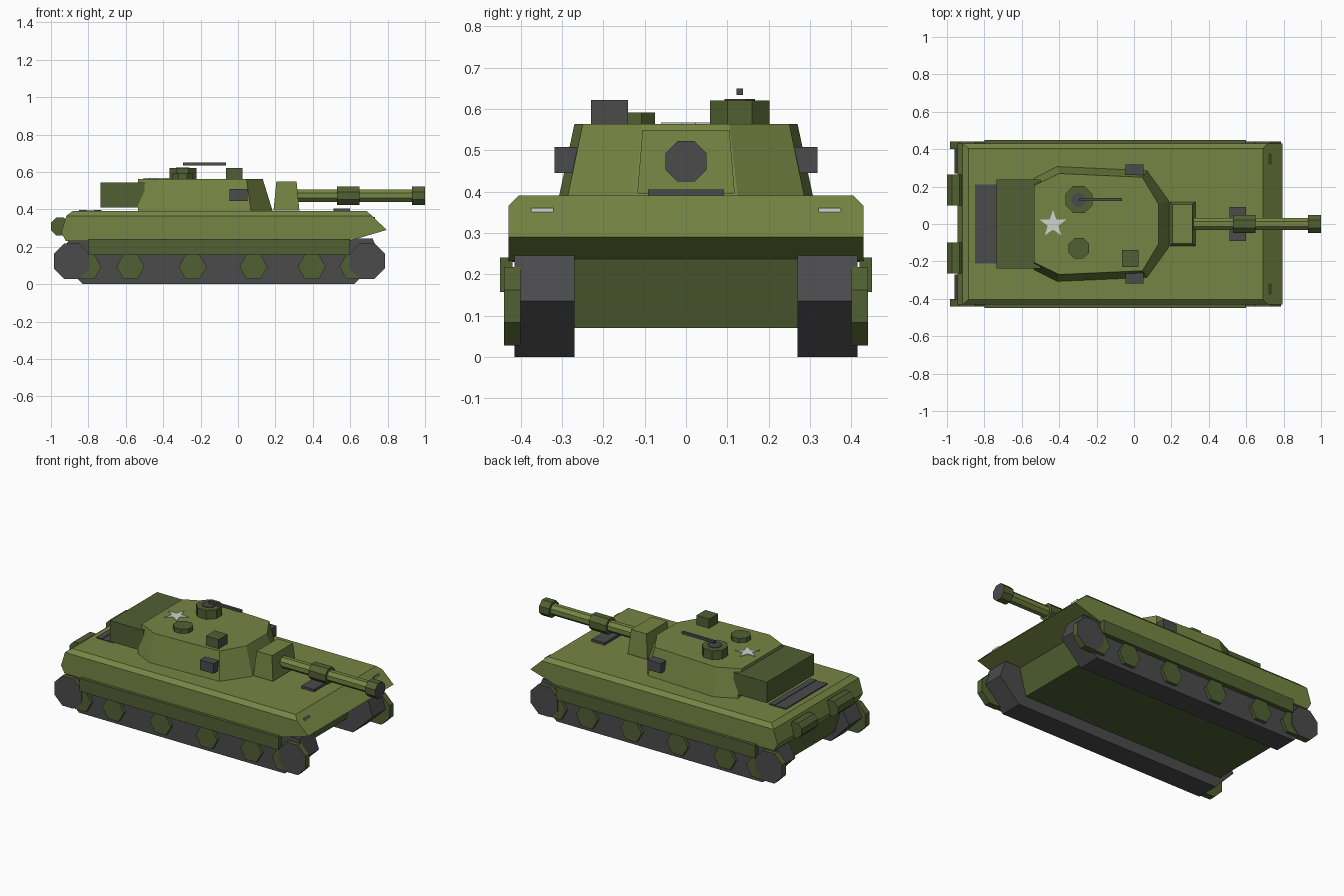
import bpy, bmesh
from math import cos, sin, pi
from mathutils import Vector

cube = bpy.data.objects.get("Cube")
if cube:
    bpy.data.objects.remove(cube)


def material(name, rgb):
    m = bpy.data.materials.new(name)
    m.use_nodes = True
    m.diffuse_color = (*rgb, 1)
    m.node_tree.nodes["Principled BSDF"].inputs["Base Color"].default_value = (*rgb, 1)
    return m


OLIVE = material("olive_green", (0.18, 0.235, 0.057))
DARK = material("dark_green", (0.083, 0.118, 0.033))
GREY = material("dark_grey", (0.07, 0.07, 0.073))
WHITE = material("off_white", (0.64, 0.64, 0.61))


def loft(name, ring_a, ring_b, mat, accent=None, facing=None, bevel=None):
    """Solid between two matching rings; faces towards `facing` take `accent`."""
    bm = bmesh.new()
    a = [bm.verts.new(p) for p in ring_a]
    b = [bm.verts.new(p) for p in ring_b]
    bm.faces.new(a)
    bm.faces.new(b)
    for i in range(len(a)):
        j = (i + 1) % len(a)
        bm.faces.new((a[i], a[j], b[j], b[i]))
    bmesh.ops.recalc_face_normals(bm, faces=bm.faces)
    if bevel:
        width, rule = bevel
        bmesh.ops.bevel(bm, geom=[e for e in bm.edges if rule(e)], offset=width,
                        segments=1, affect='EDGES')
    me = bpy.data.meshes.new(name)
    me.materials.append(mat)
    if accent:
        me.materials.append(accent)
        bm.normal_update()
        for f in bm.faces:
            f.material_index = int(f.normal.dot(Vector(facing)) > 0.9)
    bm.to_mesh(me)
    bm.free()
    ob = bpy.data.objects.new(name, me)
    bpy.context.collection.objects.link(ob)
    return ob


def box(name, x, y, z, mat, **kw):
    def ring(h):
        return [(x[0], y[0], h), (x[1], y[0], h), (x[1], y[1], h), (x[0], y[1], h)]
    return loft(name, ring(z[0]), ring(z[1]), mat, **kw)


def side_prism(name, profile, y, mat, **kw):
    return loft(name, *[[(px, h, pz) for px, pz in profile] for h in y], mat, **kw)


def polygon(sides, radius, cu, cv, flat=True):
    """Regular polygon; with flat=True the radius is measured to the sides."""
    turn = pi / sides if flat else 0
    r = radius / cos(pi / sides) if flat else radius
    return [(cu + r * cos(turn + 2 * pi * i / sides), cv + r * sin(turn + 2 * pi * i / sides))
            for i in range(sides)]


def upright(name, outline, z, mat, **kw):
    return loft(name, *[[(u, v, h) for u, v in outline] for h in z], mat, **kw)


def tube(name, radius, x, mat, **kw):
    ring = polygon(8, radius, 0, 0.473)
    return loft(name, *[[(h, u, v) for u, v in ring] for h in x], mat, **kw)


# Hull with chamfered side and rear top edges
def deck_edge(e):
    mid = (e.verts[0].co + e.verts[1].co) / 2
    return mid.z > 0.385 and mid.x < 0.6


hull = [(-0.92, 0.23), (-0.945, 0.275), (-0.91, 0.39), (0.69, 0.39), (0.795, 0.29), (0.6, 0.232)]
side_prism("hull", hull, (-0.43, 0.43), OLIVE, bevel=(0.025, deck_edge))
belly = [(-0.86, 0.07), (0.57, 0.07), (0.62, 0.25), (-0.91, 0.25)]
side_prism("lower_hull", belly, (-0.28, 0.28), DARK)

# Running gear on both sides
track = [(-0.83, 0), (0.62, 0), (0.76, 0.135), (0.72, 0.245), (-0.9, 0.245), (-0.96, 0.135)]
for side, s in (("left", 1), ("right", -1)):
    side_prism(f"track_{side}", track, (0.27 * s, 0.415 * s), GREY)
    for i, x in enumerate((-0.805, -0.575, -0.243, 0.083, 0.395, 0.617)):
        side_prism(f"road_wheel_{side}_{i + 1}", polygon(6, 0.075, x, 0.093, False),
                   (0.4 * s, 0.435 * s), DARK)
    for end, x in (("front", 0.69), ("rear", -0.89)):
        side_prism(f"{end}_sprocket_{side}", polygon(8, 0.095, x, 0.123),
                   (0.4 * s, 0.44 * s), DARK, accent=GREY, facing=(0, s, 0))
    box(f"skirt_{side}", (-0.8, 0.6), (0.42 * s, 0.45 * s), (0.157, 0.24), DARK)
    # Exhaust, headlight and turret sight
    side_prism(f"exhaust_{side}", polygon(8, 0.048, -0.952, 0.308), (0.1 * s, 0.265 * s), DARK)
    box(f"headlight_{side}", (0.7, 0.732), (0.32 * s, 0.375 * s), (0.35, 0.36), DARK,
        accent=WHITE, facing=(1, 0, 0))
    box(f"turret_sight_{side}", (-0.045, 0.05), (0.25 * s, 0.318 * s), (0.445, 0.508), GREY)

# Deck fittings
box("driver_hatch", (0.51, 0.6), (-0.092, 0.092), (0.38, 0.405), GREY)
for i in range(3):
    x = -0.85 + i * 0.04
    box(f"engine_grille_{i + 1}", (x, x + 0.039), (-0.21, 0.21), (0.38, 0.397 - 0.003 * (i % 2)), GREY)


# Turret, bustle and mantlet
def mirrored(half, z):
    return [(x, y, z) for x, y in half] + [(x, -y, z) for x, y in reversed(half)]


loft("turret", mirrored([(-0.535, 0.245), (-0.41, 0.308), (0.07, 0.287), (0.187, 0.125)], 0.385),
     mirrored([(-0.535, 0.205), (-0.4, 0.27), (0.045, 0.25), (0.132, 0.105)], 0.563), OLIVE)
box("turret_bustle", (-0.735, -0.5), (-0.237, 0.237), (0.41, 0.543), DARK)
loft("gun_mantlet", mirrored([(0.19, 0.118), (0.328, 0.118)], 0.395),
     mirrored([(0.205, 0.105), (0.313, 0.105)], 0.549), OLIVE)

# Gun
tube("gun_barrel", 0.033, (0.3, 0.95), OLIVE)
tube("barrel_sleeve", 0.049, (0.53, 0.65), DARK)
tube("muzzle", 0.049, (0.93, 1.0), DARK, accent=GREY, facing=(1, 0, 0))

# Turret roof
upright("commander_cupola", polygon(8, 0.072, -0.295, 0.13), (0.56, 0.62), DARK)
upright("cupola_hatch", polygon(8, 0.037, -0.295, 0.13), (0.618, 0.624), GREY)
box("machine_gun", (-0.295, -0.065), (0.122, 0.138), (0.634, 0.649), GREY)
upright("loader_hatch", polygon(8, 0.055, -0.295, -0.13), (0.56, 0.591), DARK)
box("periscope", (-0.065, 0.025), (-0.23, -0.14), (0.56, 0.622), DARK,
    accent=GREY, facing=(1, 0, 0))
star = []
for i in range(10):
    r, a = (0.075, 0.03)[i % 2], pi / 2 + i * pi / 5
    star.append((-0.433 + r * cos(a), r * sin(a)))
upright("roof_star", star, (0.561, 0.567), WHITE)
